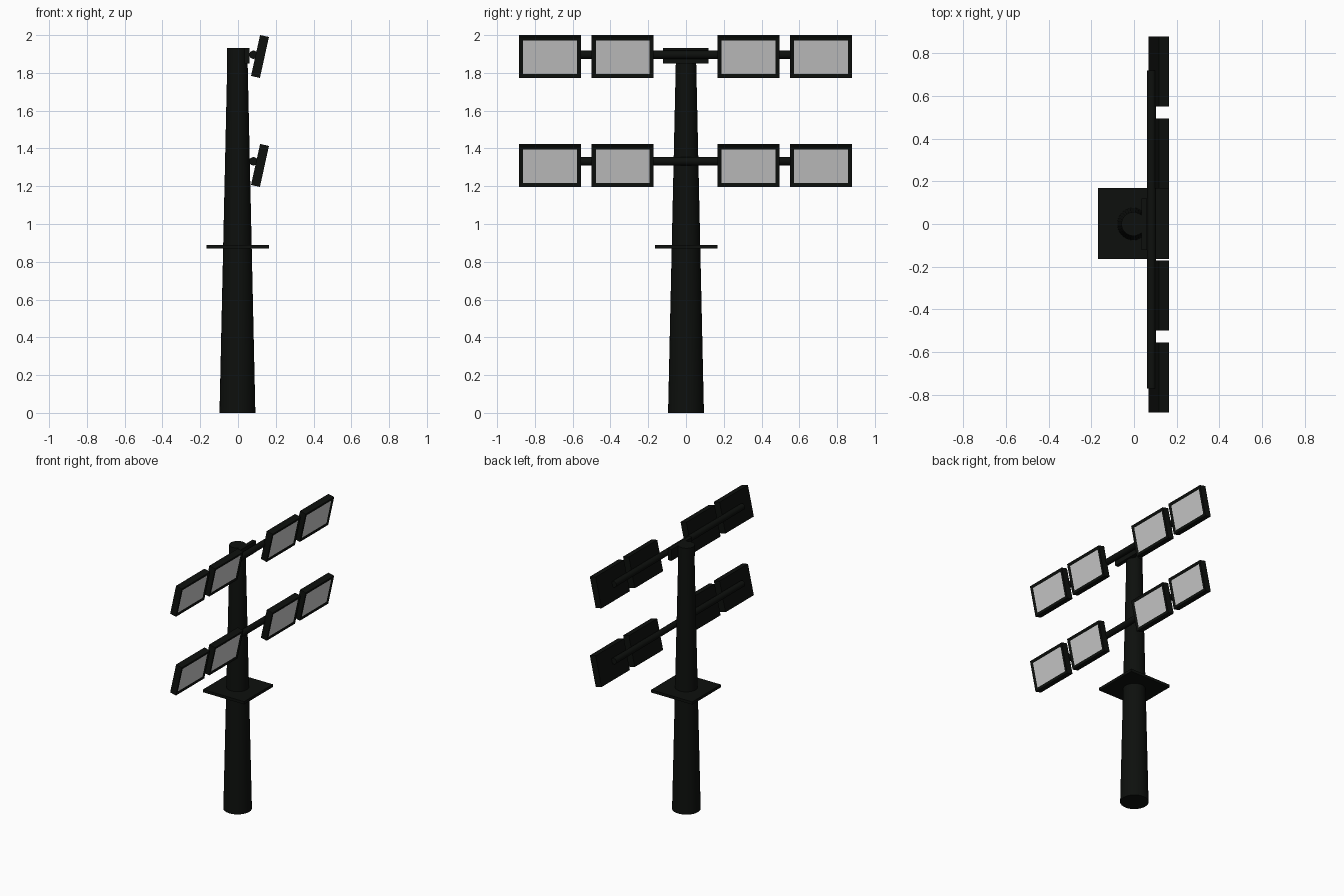
import bpy, bmesh, math
from mathutils import Matrix

if "Cube" in bpy.data.objects:
    bpy.data.objects.remove(bpy.data.objects["Cube"])

black = bpy.data.materials.new("black_paint")
black.diffuse_color = (0.004, 0.005, 0.004, 1)
black.use_nodes = True
black.node_tree.nodes["Principled BSDF"].inputs["Base Color"].default_value = black.diffuse_color
grey = bpy.data.materials.new("lamp_glass")
grey.diffuse_color = (0.6, 0.6, 0.6, 1)
grey.use_nodes = True
grey.node_tree.nodes["Principled BSDF"].inputs["Base Color"].default_value = grey.diffuse_color


def finish(name, bm, mats=(black,), smooth=False):
    me = bpy.data.meshes.new(name)
    bmesh.ops.recalc_face_normals(bm, faces=bm.faces)
    bm.to_mesh(me)
    bm.free()
    for m in mats:
        me.materials.append(m)
    ob = bpy.data.objects.new(name, me)
    bpy.context.collection.objects.link(ob)
    if smooth:
        bpy.ops.object.select_all(action='DESELECT')
        ob.select_set(True)
        bpy.context.view_layer.objects.active = ob
        bpy.ops.object.shade_smooth_by_angle(angle=math.radians(35))
    return ob


def box(name, x, y, z):
    bm = bmesh.new()
    mid = [(a + b) / 2 for a, b in (x, y, z)]
    size = [b - a for a, b in (x, y, z)]
    bmesh.ops.create_cube(bm, size=1, matrix=Matrix.Translation(mid) @ Matrix.Diagonal((*size, 1)))
    return finish(name, bm)


def tube(name, r1, r2, length, matrix):
    bm = bmesh.new()
    bmesh.ops.create_cone(bm, cap_ends=True, segments=32, radius1=r1, radius2=r2,
                          depth=length, matrix=matrix)
    return finish(name, bm, smooth=True)


def floodlight(name, y, z):
    # tilted box with an inset, slightly recessed glass on its +x face
    bm = bmesh.new()
    bmesh.ops.create_cube(bm, size=1, matrix=Matrix.Diagonal((0.048, 0.328, 0.222, 1)))
    front = max(bm.faces, key=lambda f: f.calc_center_median().x)
    bmesh.ops.inset_region(bm, faces=[front], thickness=0.03)
    bmesh.ops.translate(bm, verts=front.verts, vec=(-0.004, 0, 0))
    front.material_index = 1
    ob = finish(name, bm, (black, grey))
    ob.location = (0.1165, y, z)
    ob.rotation_euler.y = math.radians(12.5)


# Tapered pole, its top collar and the square platform
tube("pole", 0.095, 0.053, 1.90, Matrix.Translation((-0.003, 0, 0.95)))
tube("pole_collar", 0.056, 0.056, 0.08, Matrix.Translation((-0.003, 0, 1.893)))
box("platform", (-0.168, 0.165), (-0.165, 0.168), (0.87, 0.89))

# Mounting plate behind the upper bar
box("mounting_plate", (0.035, 0.062), (-0.122, 0.12), (1.85, 1.933))

# Two rows: crossbar with four floodlights
for row, z in (("lower", 1.31), ("upper", 1.887)):
    bar_z = z + (0.022 if row == "lower" else 0.009)
    tube(row + "_crossbar", 0.022, 0.022, 1.49,
         Matrix.Translation((0.082, -0.025, bar_z)) @ Matrix.Rotation(math.pi / 2, 4, 'X'))
    for i, y in enumerate((-0.72, -0.335, 0.33, 0.715)):
        floodlight(f"{row}_floodlight_{i + 1}", y, z)
